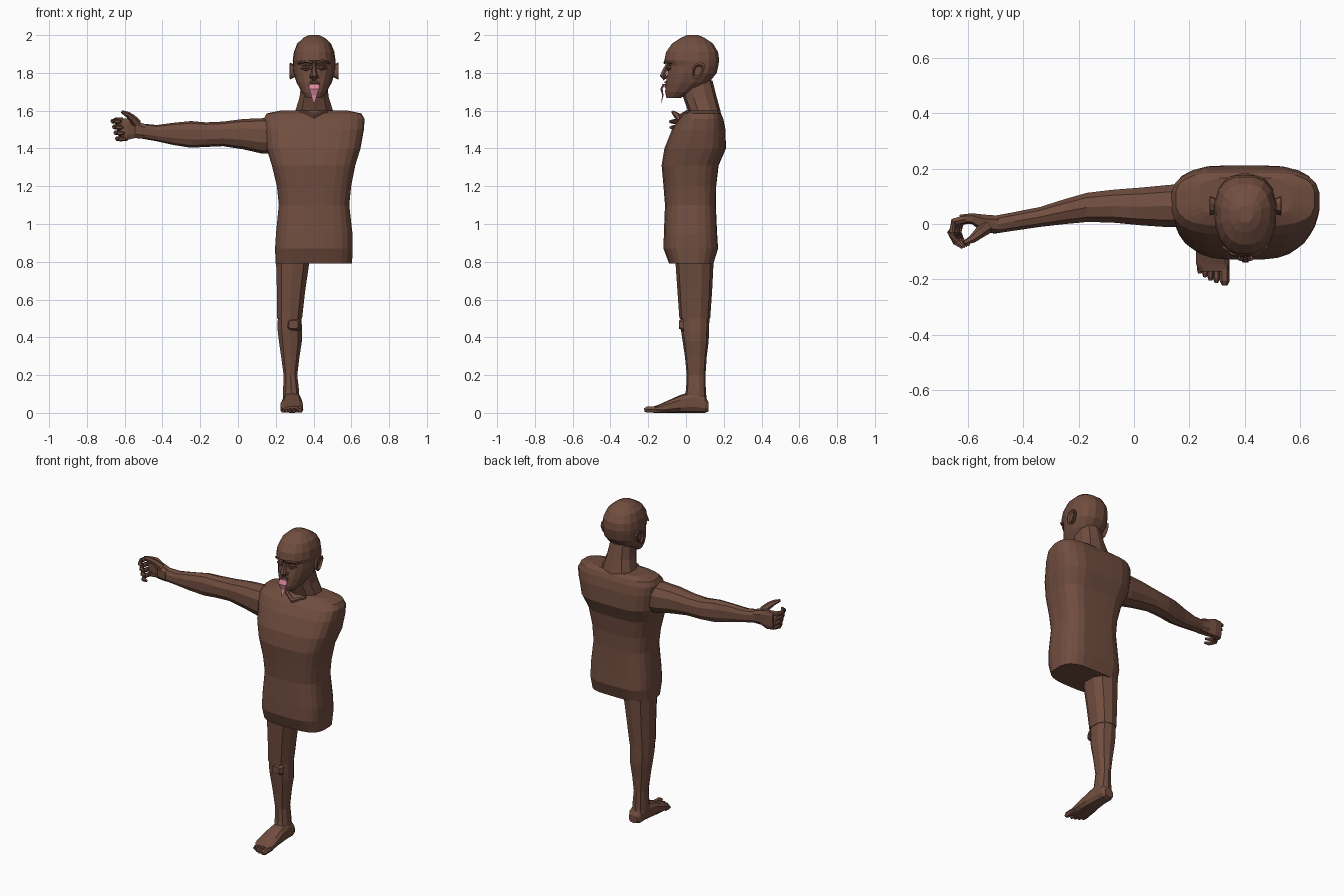
import bpy, bmesh, math
from mathutils import Vector

C = 0.403  # mid line of torso and head


def material(name, color):
    m = bpy.data.materials.new(name)
    m.diffuse_color = (*color, 1)
    return m


SKIN = material("skin", (0.165, 0.075, 0.05))
PINK = material("pink", (0.72, 0.24, 0.34))


def loft(name, rings, mat=SKIN):
    """Skin a list of equal point rings and cap both ends."""
    bm = bmesh.new()
    loops = [[bm.verts.new(p) for p in r] for r in rings]
    n = len(loops[0])
    for a, b in zip(loops, loops[1:]):
        for i in range(n):
            j = (i + 1) % n
            bm.faces.new((a[i], a[j], b[j], b[i]))
    bm.faces.new(loops[0][::-1])
    bm.faces.new(loops[-1])
    bmesh.ops.recalc_face_normals(bm, faces=bm.faces)
    me = bpy.data.meshes.new(name)
    bm.to_mesh(me)
    bm.free()
    me.materials.append(mat)
    ob = bpy.data.objects.new(name, me)
    bpy.context.collection.objects.link(ob)
    return ob


def ring(axis, pos, a0, a1, b0, b1, n=12, e=2.4, taper=0.0, groove=0.0):
    """Superellipse filling the a/b box, perpendicular to the axis."""
    pts = []
    for i in range(n):
        t = math.tau * (i + 0.5) / n
        c, s = math.cos(t), math.sin(t)
        u = math.copysign(abs(c) ** (2 / e), c) * (1 + taper * min(s, 0))
        v = math.copysign(abs(s) ** (2 / e), s)
        a = (a0 + a1) / 2 + u * (a1 - a0) / 2
        b = (b0 + b1) / 2 + v * (b1 - b0) / 2
        if s > 0:
            b -= groove * math.exp(-(u / 0.25) ** 2)
        pts.append({'x': (pos, a, b), 'y': (a, pos, b), 'z': (a, b, pos)}[axis])
    return pts


def stack(name, axis, rows, **kw):
    return loft(name, [ring(axis, *r, **kw) for r in rows])


def tube(name, pts, radii, n=6, mat=SKIN, flat=1.0):
    pts = [Vector(p) for p in pts]
    rings = []
    for i, (p, r) in enumerate(zip(pts, radii)):
        d = (pts[min(i + 1, len(pts) - 1)] - pts[max(i - 1, 0)]).normalized()
        side = d.cross(Vector((0, 1, 0)) if abs(d.y) < 0.9 else Vector((0, 0, 1))).normalized()
        up = side.cross(d)
        rings.append([p + side * r * math.cos(math.tau * k / n) + up * r * flat * math.sin(math.tau * k / n)
                      for k in range(n)])
    return loft(name, rings, mat)


# torso with spine groove and sloped shoulders
stack("torso", 'z', [
    (0.79, .198, .605, -.09, .15), (0.87, .195, .608, -.12, .175),
    (0.95, .20, .607, -.118, .17), (1.10, .215, .59, -.112, .163),
    (1.20, .205, .60, -.12, .165), (1.31, .178, .622, -.13, .178),
    (1.40, .15, .65, -.115, .217), (1.50, .137, .668, -.075, .214),
    (1.555, .135, .672, -.04, .203), (1.585, .15, .655, -.01, .19),
    (1.602, .23, .575, .025, .17)], n=24, e=3.1, groove=.014)

# neck and its collar
stack("neck", 'z', [
    (1.56, .29, .516, -.02, .19), (1.60, .30, .507, .01, .182),
    (1.67, .322, .484, -.015, .163), (1.76, .335, .471, -.03, .14)], n=10)
tube("collar_notch", [(.335, .01, 1.597), (C, -.025, 1.57), (.471, .01, 1.597)], [.01, .016, .01], 5)

# head
stack("head", 'z', [
    (1.667, .362, .444, -.104, -.03), (1.70, .335, .471, -.112, .05),
    (1.75, .308, .498, -.108, .125), (1.80, .292, .514, -.10, .165),
    (1.838, .289, .517, -.096, .173), (1.865, .288, .518, -.117, .178),
    (1.91, .294, .512, -.108, .172), (1.955, .312, .494, -.076, .145),
    (1.985, .345, .461, -.03, .10), (2.0, .375, .431, .005, .065)], n=16, e=2.5, taper=.16)

# nose, lips and tongue
tube("nose", [(C, -.095, 1.85), (C, -.112, 1.815), (C, -.122, 1.785), (C, -.108, 1.768)],
     [.010, .013, .020, .014])
for name, z, r in (("upper_lip", 1.75, .008), ("lower_lip", 1.728, .009)):
    tube(name, [(C - .036, -.094, 1.74), (C - .015, -.106, z), (C + .015, -.106, z), (C + .036, -.094, 1.74)],
         [.003, r, r, .003])
tube("tongue", [(C, -.095, 1.742), (C, -.12, 1.737), (C, -.13, 1.715), (C, -.122, 1.68), (C, -.132, 1.64)],
     [.026, .028, .027, .015, .003], 8, PINK, .22)

# paired features: brows, eyes, nostrils, cheeks, ears
for s, side in ((-1, "right"), (1, "left")):
    def at(x, y, z):
        return (C + s * x, y, z)
    tube(side + "_brow", [at(.008, -.112, 1.853), at(.045, -.108, 1.862), at(.082, -.08, 1.85)],
         [.007, .009, .005], 5)
    tube(side + "_eye", [at(.018, -.096, 1.828), at(.04, -.093, 1.831), at(.065, -.08, 1.828)],
         [.002, .012, .002])
    tube(side + "_lower_lid", [at(.016, -.097, 1.824), at(.042, -.096, 1.816), at(.07, -.08, 1.824)],
         [.003, .006, .003], 5)
    tube(side + "_nostril", [at(.017, -.095, 1.782), at(.019, -.112, 1.778), at(.012, -.12, 1.774)],
         [.006, .010, .005])
    ear = []
    for x, k in ((.10, .7), (.118, .9), (.128, 1.0), (.130, .78), (.120, .55)):
        r = ring('x', C + s * x, -.032 * k, .032 * k, -.045 * k, .045 * k, n=10)
        ear.append([(p[0], .063 + p[1] * (1 + p[2] * 6) + p[2] * .25, 1.81 + p[2]) for p in r])
    loft(side + "_ear", ear)

# arm held out sideways
stack("arm", 'x', [
    (.19, -.015, .15, 1.375, 1.565), (.13, -.015, .145, 1.372, 1.56),
    (.03, -.008, .135, 1.395, 1.556), (-.08, .003, .126, 1.412, 1.542),
    (-.17, .005, .115, 1.408, 1.538), (-.25, -.002, .092, 1.404, 1.545),
    (-.34, -.012, .063, 1.418, 1.536), (-.43, -.025, .045, 1.438, 1.524),
    (-.51, -.037, .03, 1.452, 1.532)], n=10)

# palm, curled fingers and thumb
stack("palm", 'x', [
    (-.49, -.035, .032, 1.45, 1.53), (-.545, -.035, .036, 1.452, 1.548),
    (-.585, -.002, .04, 1.443, 1.562), (-.632, .002, .034, 1.446, 1.562)], n=8, e=3)
for i in range(4):
    z, dx = 1.548 - .031 * i, .008 * i
    tube("finger_%d" % (i + 1),
         [(-.61 + dx, .018, z), (-.650 + dx, .008, z), (-.662 + dx, -.03, z - .003),
          (-.645 + dx, -.065, z - .006), (-.618 + dx, -.085 + dx * .5, z - .006)],
         [.016, .016, .014, .013, .008])
tube("thumb", [(-.535, -.012, 1.53), (-.562, -.035, 1.562), (-.585, -.055, 1.58), (-.615, -.07, 1.594)],
     [.026, .020, .015, .008])

# thigh, shin and knee
stack("thigh", 'z', [
    (.50, .204, .342, -.035, .128), (.64, .203, .358, -.045, .138),
    (.80, .198, .382, -.056, .146)], n=10)
stack("shin", 'z', [
    (.06, .238, .328, -.015, .11), (.12, .237, .325, .0, .105),
    (.20, .24, .315, .004, .103), (.30, .226, .328, -.006, .11),
    (.38, .214, .341, -.018, .12), (.44, .207, .342, -.027, .122),
    (.505, .208, .338, -.031, .124)], n=10)
stack("kneecap", 'y', [(-.038, .268, .318, .445, .49), (-.01, .255, .333, .43, .50)], n=8, e=4)

# foot and toes
stack("foot", 'y', [
    (.12, .258, .318, .008, .055), (.10, .245, .33, 0, .09), (.04, .242, .333, 0, .115),
    (-.03, .232, .34, 0, .095), (-.09, .223, .345, 0, .068),
    (-.145, .222, .346, 0, .043), (-.172, .24, .344, 0, .034)], n=10, e=2.8)
for i, (x, y, r) in enumerate([(.328, -.221, .018), (.298, -.212, .012), (.277, -.204, .012),
                               (.257, -.192, .011), (.238, -.178, .011)]):
    tube("toe_%d" % (i + 1), [(x, -.13, r + .001), (x, y + .015, r), (x, y, r * .8)],
         [r, r, r * .6])
